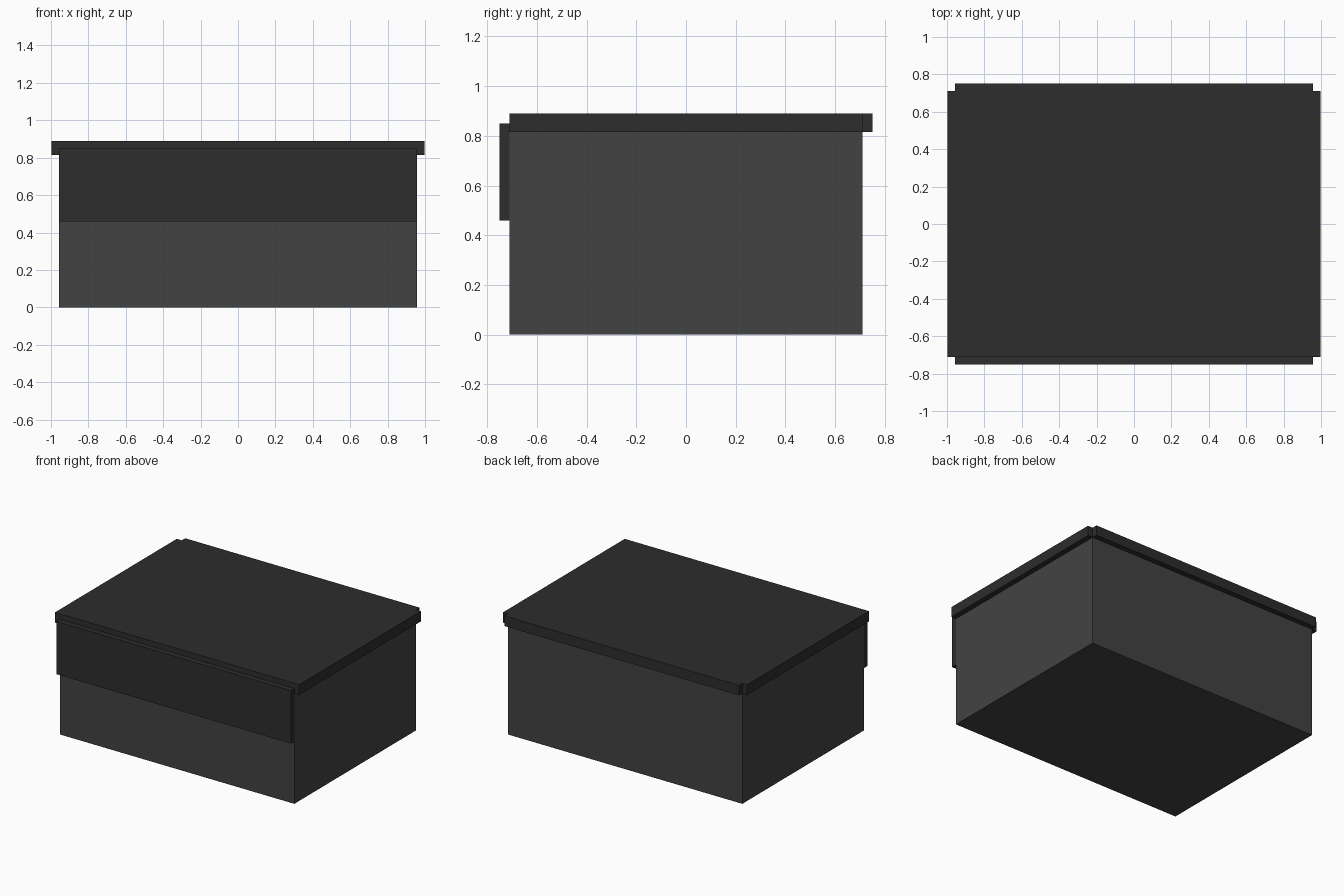
import bpy
import bmesh
from mathutils import Matrix, Vector

if "Cube" in bpy.data.objects:
    bpy.data.objects.remove(bpy.data.objects["Cube"])

HALF_X, HALF_Y = 0.957, 0.71   # body half sizes
BODY_TOP, LID_TOP = 0.85, 0.89
BOARD = 0.04                   # board thickness
RIM_BOTTOM = 0.815
FLAP_BOTTOM = 0.46


def material(name, grey):
    mat = bpy.data.materials.new(name)
    mat.diffuse_color = (grey, grey, grey, 1)
    mat.use_nodes = True
    mat.node_tree.nodes["Principled BSDF"].inputs["Base Color"].default_value = mat.diffuse_color
    return mat


def box_bmesh(low, high):
    low, high = Vector(low), Vector(high)
    bm = bmesh.new()
    bmesh.ops.create_cube(bm, size=1, matrix=Matrix.Translation((low + high) / 2)
                          @ Matrix.Diagonal((*(high - low), 1)))
    bm.normal_update()
    return bm


def push(bm, face, offset):
    new = bmesh.ops.extrude_discrete_faces(bm, faces=[face])["faces"][0]
    bmesh.ops.translate(bm, verts=new.verts[:], vec=offset)
    bm.normal_update()


def finish(bm, name, mat):
    bmesh.ops.recalc_face_normals(bm, faces=bm.faces[:])
    mesh = bpy.data.meshes.new(name)
    bm.to_mesh(mesh)
    bm.free()
    mesh.materials.append(mat)
    obj = bpy.data.objects.new(name, mesh)
    bpy.context.collection.objects.link(obj)
    return obj


body_mat = material("body_grey", 0.055)
lid_mat = material("lid_dark_grey", 0.026)

# Box body
finish(box_bmesh((-HALF_X, -HALF_Y, 0), (HALF_X, HALF_Y, BODY_TOP)), "box_body", body_mat)

# Lid panel with a folded rim on the left, right and back; corners stay notched
lid = box_bmesh((-HALF_X, -HALF_Y, BODY_TOP), (HALF_X, HALF_Y, LID_TOP))
for face in [f for f in lid.faces if abs(f.normal.x) > 0.9 or f.normal.y > 0.9]:
    push(lid, face, face.normal * BOARD)
for face in [f for f in lid.faces if f.normal.z < -0.9]:
    c = face.calc_center_median()
    if abs(c.x) > HALF_X or c.y > HALF_Y:
        push(lid, face, Vector((0, 0, RIM_BOTTOM - BODY_TOP)))
finish(lid, "lid", lid_mat)

# Deep front flap, set just below the lid
finish(box_bmesh((-HALF_X, -HALF_Y - BOARD, FLAP_BOTTOM), (HALF_X, -HALF_Y, BODY_TOP)),
       "front_flap", lid_mat)
